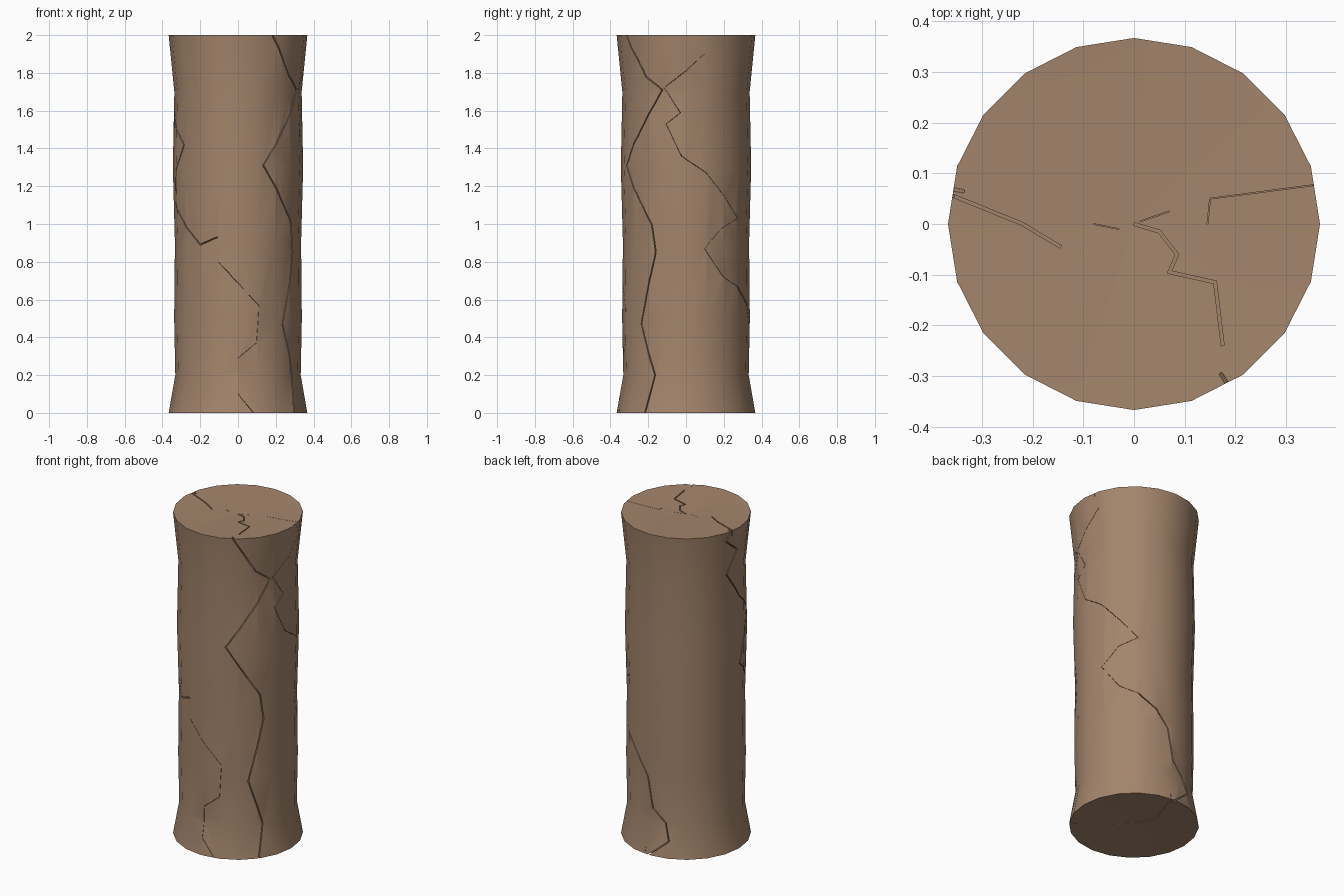
import bpy
import bmesh
from math import radians, sin, cos, floor
from mathutils import Vector

default_cube = bpy.data.objects.get("Cube")
if default_cube:
    bpy.data.objects.remove(default_cube, do_unlink=True)

SIDES = 20
DISH = 0.015
PROFILE = [(0, 0.367), (0.2, 0.332), (0.5, 0.338), (0.9, 0.334),
           (1.3, 0.345), (1.7, 0.337), (2, 0.367)]

clay = bpy.data.materials.new("brown_stone")
clay.use_nodes = True
colour = (0.37, 0.235, 0.15, 1)
clay.diffuse_color = colour
clay.node_tree.nodes["Principled BSDF"].inputs["Base Color"].default_value = colour


def make_object(name, bm):
    bm.normal_update()
    mesh = bpy.data.meshes.new(name)
    bm.to_mesh(mesh)
    bm.free()
    mesh.materials.append(clay)
    obj = bpy.data.objects.new(name, mesh)
    bpy.context.scene.collection.objects.link(obj)
    return obj


def radius_at(z):
    z = min(max(z, 0), 2)
    for (z0, r0), (z1, r1) in zip(PROFILE, PROFILE[1:]):
        if z <= z1:
            return r0 + (r1 - r0) * (z - z0) / (z1 - z0)


# Pillar body: a waisted twenty-sided lathe with slightly dished ends
def build_pillar():
    bm = bmesh.new()
    rings = []
    for z, r in PROFILE:
        rings.append([bm.verts.new((r * cos(radians(i * 360 / SIDES)),
                                    r * sin(radians(i * 360 / SIDES)), z))
                      for i in range(SIDES)])
    low = bm.verts.new((0, 0, DISH))
    high = bm.verts.new((0, 0, 2 - DISH))
    for i in range(SIDES):
        j = (i + 1) % SIDES
        for a, b in zip(rings, rings[1:]):
            bm.faces.new((a[i], a[j], b[j], b[i]))
        bm.faces.new((rings[0][j], rings[0][i], low))
        bm.faces.new((rings[-1][i], rings[-1][j], high))
    return make_object("cracked_pillar", bm)


# A crack cutter: a thin mitred ribbon mapped onto a surface and given depth
def build_cutter(points, width, place):
    path = []
    for a, b in zip(points, points[1:]):
        steps = 1 + floor((b - a).length / 0.08)
        path += [a.lerp(b, k / steps) for k in range(steps)]
    path.append(points[-1])
    bm = bmesh.new()
    loops = []
    for i, p in enumerate(path):
        before = (p - path[i - 1]).normalized() if i else None
        after = (path[i + 1] - p).normalized() if i < len(path) - 1 else None
        before, after = before or after, after or before
        along = (before + after).normalized()
        side = Vector((-along.y, along.x))
        side *= width / 2 / max(along.dot(after), 0.5)
        loops.append([bm.verts.new(place(q, d)) for q, d in
                      ((p - side, -1), (p + side, -1), (p + side, 1), (p - side, 1))])
    for a, b in zip(loops, loops[1:]):
        for k in range(4):
            n = (k + 1) % 4
            bm.faces.new((a[k], a[n], b[n], b[k]))
    bm.faces.new(loops[0][::-1])
    bm.faces.new(loops[-1])
    # Flat triangles keep the twisted ribbon a clean solid
    bmesh.ops.triangulate(bm, faces=bm.faces)
    cutter = make_object("crack_cutter", bm)
    cutter.hide_render = True
    return cutter


# Side cracks run in (angle in degrees, height)
MEAN = 0.34


def on_side(q, d):
    angle = q.x / MEAN
    r = radius_at(q.y) + 0.025 * d
    return (r * cos(angle), r * sin(angle), q.y)


def on_top(q, d):
    return (q.x, q.y, 2 - DISH / 2 + 0.03 * d)


def on_bottom(q, d):
    return (q.x, q.y, DISH / 2 + 0.03 * d)


def volume_of(mesh):
    bm = bmesh.new()
    bm.from_mesh(mesh)
    volume = bm.calc_volume(signed=True)
    bm.free()
    return volume


WIDE, FINE = 0.006, 0.0015
side_cracks = [
    (WIDE, [(-62, 2.02), (-38, 1.78), (-22, 1.71), (-37, 1.57), (-67, 1.31),
            (-33, 1), (-29, 0.85), (-45, 0.47), (-30, 0.2), (-37, -0.02)]),
    (FINE, [(16, 1.9), (0, 1.81), (-20, 1.72), (-5, 1.59), (-18, 1.53), (-4, 1.36),
            (18, 1.27), (54, 1.03), (35, 0.98), (17, 0.87), (36, 0.72), (54, 0.67)]),
    (WIDE, [(54, 0.67), (72, 0.58), (85, 0.47), (91, 0.28), (105, 0.2), (109, 0.1),
            (85, -0.02)]),
    (WIDE, [(171, 2.02), (164, 1.94), (180, 1.86), (168, 1.72), (188, 1.55),
            (213, 1.42), (197, 1.28), (190, 1.12), (233, 0.89), (251, 0.93)]),
    (FINE, [(252, 0.8), (289, 0.57), (287, 0.37), (270, 0.29), (270, 0.1), (286, -0.02)]),
    (FINE, [(125, 1.28), (145, 1.2), (163, 1), (145, 0.73), (128, 0.54), (143, 0.36),
            (156, 0.17), (181, -0.02)]),
]

# End cracks run in (x, y)
top_cracks = [
    (WIDE, [(-0.38, 0.065), (-0.22, 0), (-0.145, -0.045)]),
    (FINE, [(-0.08, 0), (-0.03, -0.01)]),
    (WIDE, [(0, 0), (0.05, -0.015), (0.085, -0.06), (0.07, -0.095),
            (0.16, -0.115), (0.175, -0.24)]),
    (FINE, [(0.012, 0.005), (0.07, 0.025)]),
    (FINE, [(0.145, 0), (0.15, 0.05), (0.38, 0.08)]),
]
bottom_cracks = [
    (FINE, [(0.28, -0.22), (0.12, -0.1), (0, 0), (-0.06, 0.12), (0.03, 0.36)]),
]

pillar = build_pillar()
cutters = []
for width, pts in side_cracks:
    path = [Vector((radians(a) * MEAN, z)) for a, z in pts]
    cutters.append(build_cutter(path, width, on_side))
for cracks, place in ((top_cracks, on_top), (bottom_cracks, on_bottom)):
    for width, pts in cracks:
        cutters.append(build_cutter([Vector(p) for p in pts], width, place))

# Carve the cracks one at a time, keeping only cuts that leave the body whole
bpy.ops.object.select_all(action="DESELECT")
pillar.select_set(True)
bpy.context.view_layer.objects.active = pillar
whole = volume_of(pillar.data)
for cutter in cutters:
    uncut = pillar.data.copy()
    mod = pillar.modifiers.new("crack", "BOOLEAN")
    mod.operation = "DIFFERENCE"
    mod.solver = "EXACT"
    mod.object = cutter
    bpy.ops.object.modifier_apply(modifier=mod.name)
    if volume_of(pillar.data) < 0.97 * whole:
        pillar.data = uncut
    bpy.data.objects.remove(cutter, do_unlink=True)

# Smooth the round wall and keep the rims sharp
bpy.ops.object.shade_smooth_by_angle(angle=radians(30))
